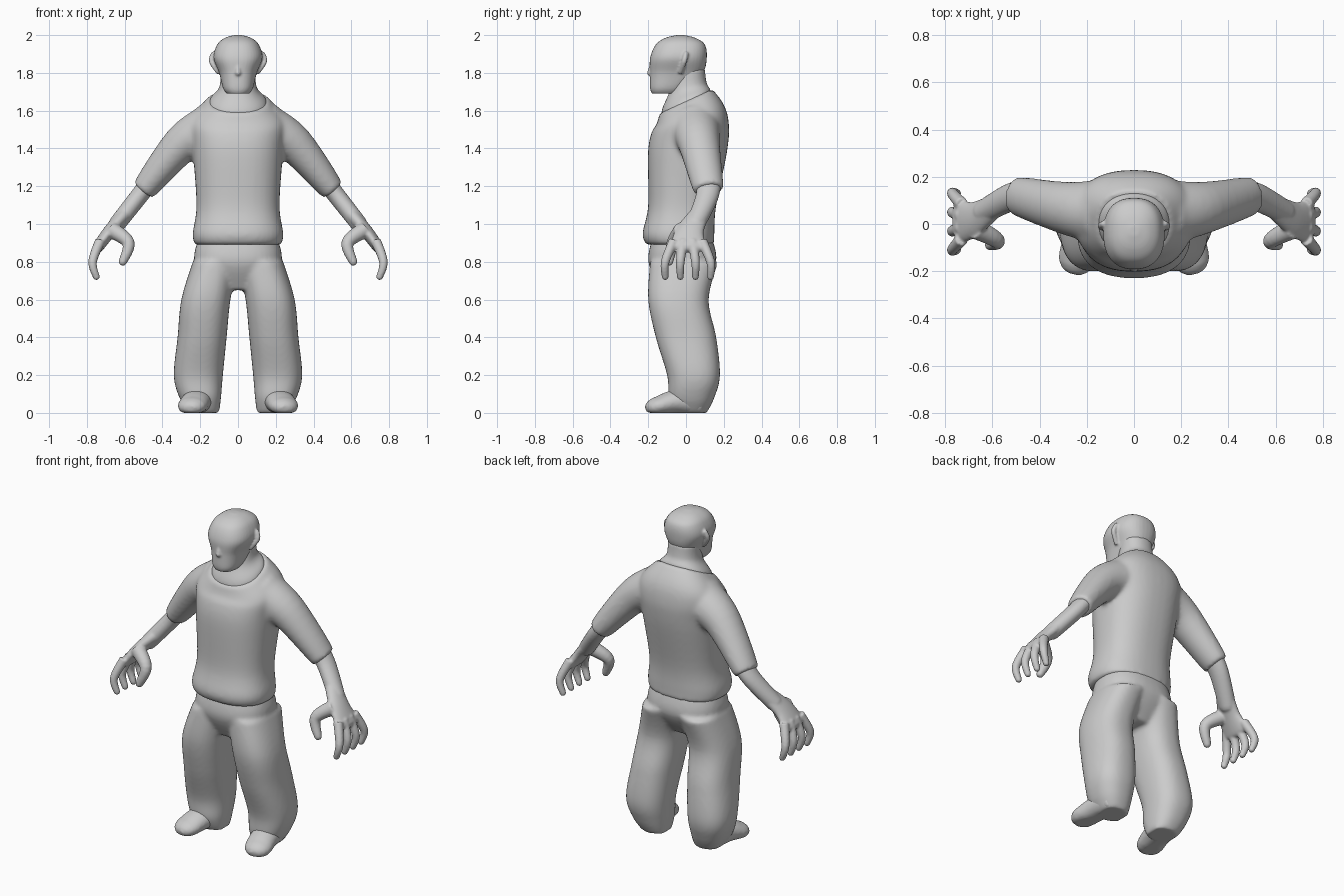
import bpy, bmesh, math
from mathutils import Vector

if "Cube" in bpy.data.objects:
    bpy.data.objects.remove(bpy.data.objects["Cube"])

clay = bpy.data.materials.new("light_grey")
clay.use_nodes = True
GREY = (0.6, 0.6, 0.6, 1)
clay.diffuse_color = GREY
clay.node_tree.nodes["Principled BSDF"].inputs["Base Color"].default_value = GREY

SIDES = {"left": 1, "right": -1}
UP = Vector((0, 0, 1))
BACK = Vector((0, 1, 0))
COLLAR_SLOPE = 0.46


def spline(rows, steps=6):
    """Smooth interpolation through rows of numbers."""
    result = []
    for i in range(len(rows) - 1):
        before, start = rows[max(i - 1, 0)], rows[i]
        end, after = rows[i + 1], rows[min(i + 2, len(rows) - 1)]
        for k in range(steps):
            t = k / steps
            row = []
            for p, q, r, s in zip(before, start, end, after):
                leave, arrive = (r - p) / 2, (s - q) / 2
                ease = t * t * (3 - 2 * t)
                bend = t * (1 - t) * (leave * (1 - t) - arrive * t)
                row.append(q + (r - q) * ease + bend)
            result.append(row)
    result.append(list(rows[-1]))
    return result


def oval(count, power):
    """Unit outline, squarer for a higher power."""
    for i in range(count):
        angle = math.tau * i / count
        c, s = math.cos(angle), math.sin(angle)
        yield (math.copysign(abs(c) ** (2 / power), c),
               math.copysign(abs(s) ** (2 / power), s))


def skin(bm, rings, side):
    """Bridge rings of points into a closed skin standing on the floor."""
    loops = [[bm.verts.new((side * p.x, p.y, max(p.z, 0))) for p in ring]
             for ring in rings]
    count = len(loops[0])
    for low, high in zip(loops, loops[1:]):
        for i in range(count):
            j = (i + 1) % count
            bm.faces.new((low[i], low[j], high[j], high[i]))
    bm.faces.new(loops[0])
    bm.faces.new(loops[-1])


def stack(bm, rows, side=1, power=2.4, tilt_from=None, tilt_to=None):
    """Level sections: height, centre x, centre y, half width, half depth.
    Between two heights the sections lean into the slope of the collar."""
    rings = []
    for z, cx, cy, width, depth in spline(rows):
        slope = 0
        if tilt_from:
            lean = (z - tilt_from) / (tilt_to - tilt_from)
            slope = COLLAR_SLOPE * min(max(lean, 0), 1)
        rings.append([Vector((cx + width * u, cy + depth * v, z + slope * depth * v))
                      for u, v in oval(40, power)])
    skin(bm, rings, side)


def limb(bm, path, thick, broad=None, side=1, across=BACK, dome=True):
    """Tapering tube along a path; thick and broad give start and end radii."""
    broad = broad or thick
    centres = [Vector(p) for p in spline(path)]
    last = len(centres) - 1
    rings = []

    def add_ring(centre, along, ru, rv):
        v = (across - along * along.dot(across)).normalized()
        u = v.cross(along)
        rings.append([centre + u * ru * a + v * rv * b for a, b in oval(24, 2)])

    for i, centre in enumerate(centres):
        along = (centres[min(i + 1, last)] - centres[max(i - 1, 0)]).normalized()
        mix = i / last
        add_ring(centre, along, thick[0] + (thick[1] - thick[0]) * mix,
                 broad[0] + (broad[1] - broad[0]) * mix)
    if dome:
        for turn in (0.4, 0.8, 1.2):
            add_ring(centres[-1] + along * thick[1] * math.sin(turn), along,
                     thick[1] * math.cos(turn), broad[1] * math.cos(turn))
    skin(bm, rings, side)


def fuse(name, bm, voxel, smooth):
    """Make an object whose overlapping skins melt into one surface."""
    bmesh.ops.recalc_face_normals(bm, faces=bm.faces)
    mesh = bpy.data.meshes.new(name)
    bm.to_mesh(mesh)
    bm.free()
    mesh.materials.append(clay)
    part = bpy.data.objects.new(name, mesh)
    bpy.context.collection.objects.link(part)
    melt = part.modifiers.new("melt", "REMESH")
    melt.mode = "VOXEL"
    melt.voxel_size = voxel
    melt.use_smooth_shade = True
    relax = part.modifiers.new("relax", "SMOOTH")
    relax.factor = 0.5
    relax.iterations = smooth


# Shirt: body with a sloping collar, and two short sleeves
bm = bmesh.new()
stack(bm, [(.89, 0, -.03, .23, .18), (.95, 0, -.04, .24, .19),
           (1.1, 0, -.02, .22, .18), (1.4, 0, .01, .24, .21),
           (1.55, 0, .03, .25, .19), (1.65, 0, 0, .16, .14)],
      tilt_from=1.5, tilt_to=1.65)
for side in SIDES.values():
    limb(bm, [(.15, .05, 1.5), (.3, .07, 1.42), (.5, .12, 1.18)],
         (.14, .064), (.14, .08), side, dome=False)
fuse("shirt", bm, .012, 8)

# Trousers: pelvis and two baggy legs
bm = bmesh.new()
stack(bm, [(.95, 0, -.02, .2, .15), (.8, 0, -.02, .23, .18), (.65, 0, -.03, .12, .1)])
for side in SIDES.values():
    stack(bm, [(.8, .12, -.01, .12, .18), (.6, .17, -.04, .13, .16),
               (.4, .19, 0, .13, .16), (.2, .21, .04, .13, .14),
               (.08, .2, .03, .11, .12), (0, .18, .03, .08, .08)], side)
fuse("trousers", bm, .012, 6)

for label, side in SIDES.items():
    # Shoe, toe turned outwards
    bm = bmesh.new()
    limb(bm, [(.2, .08, .06), (.22, -.05, .06), (.24, -.14, .04)],
         (.08, .08), (.08, .05), side, across=UP)
    fuse(label + "_shoe", bm, .009, 4)

    # Forearm and palm
    bm = bmesh.new()
    limb(bm, [(.46, .12, 1.23), (.53, .11, 1.14), (.64, .05, 1)], (.05, .045), (.07, .05), side)
    limb(bm, [(.6, .07, 1.05), (.68, .02, .96), (.74, .01, .88)], (.04, .03), (.05, .1), side)
    # Thumb and four spread, curled fingers
    limb(bm, [(.67, -.02, .97), (.58, -.07, .9), (.61, -.09, .8)], (.045, .022), side=side)
    for finger in range(4):
        spread = finger - 1.5
        knuckle, tip = .01 + .05 * spread, .01 + .08 * spread
        limb(bm, [(.73, knuckle, .91), (.77, tip, .8), (.75, tip, .72)],
             (.028, .018), side=side)
    fuse(label + "_forearm_and_hand", bm, .0065, 4)

# Neck, set just inside the collar
bm = bmesh.new()
stack(bm, [(1.58, 0, .01, .15, .12), (1.65, 0, 0, .15, .13),
           (1.72, 0, .01, .1, .1), (1.82, 0, .02, .09, .08)],
      power=2.2, tilt_from=1.8, tilt_to=1.65)
fuse("neck", bm, .009, 4)

# Head: skull and square jaw, then nose, brows, lips and ears
bm = bmesh.new()
stack(bm, [(1.69, 0, -.1, .06, .08), (1.72, 0, -.09, .08, .1),
           (1.8, 0, -.05, .1, .14), (1.88, 0, -.04, .13, .15),
           (1.95, 0, -.03, .11, .13), (1.985, 0, -.03, .07, .08),
           (2, 0, -.03, .02, .02)])
limb(bm, [(0, -.18, 1.85), (0, -.19, 1.8)], (.01, .016))
for side in SIDES.values():
    limb(bm, [(0, -.18, 1.836), (.045, -.17, 1.848), (.08, -.14, 1.86)], (.012, .01), side=side)
    limb(bm, [(0, -.18, 1.756), (.05, -.15, 1.75)], (.009, .006), side=side)
    limb(bm, [(.1, -.03, 1.8), (.14, -.01, 1.86), (.13, 0, 1.9)], (.014, .014), side=side)
fuse("head", bm, .006, 3)
